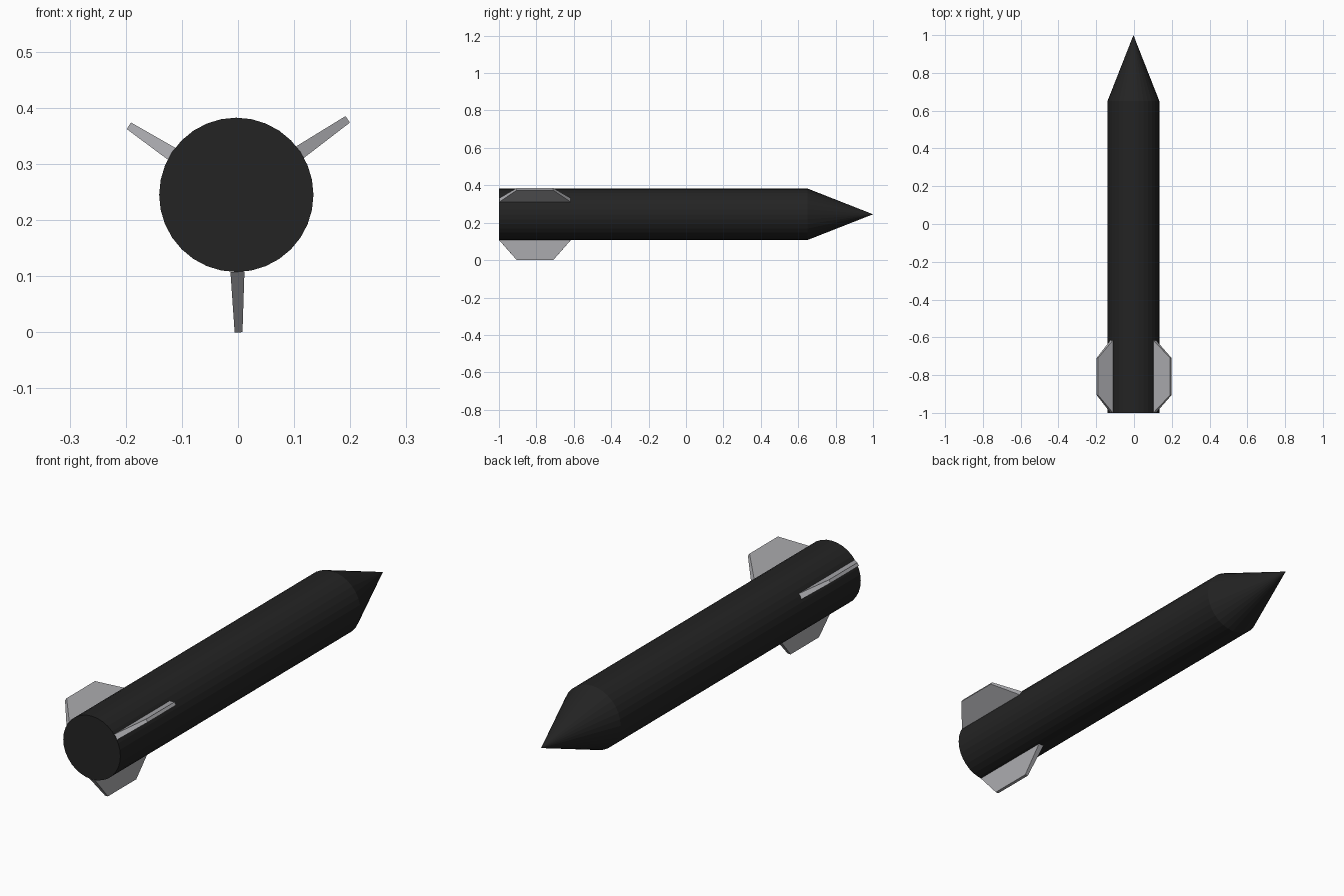
import bpy, bmesh, math
from mathutils import Vector

if "Cube" in bpy.data.objects:
    bpy.data.objects.remove(bpy.data.objects["Cube"])


def material(name, color):
    m = bpy.data.materials.new(name)
    m.diffuse_color = (*color, 1)
    m.use_nodes = True
    m.node_tree.nodes["Principled BSDF"].inputs["Base Color"].default_value = m.diffuse_color
    return m


black = material("matte black", (0.017, 0.017, 0.017))
grey = material("light grey", (0.42, 0.42, 0.44))

CX, CZ, R, SIDES = -0.003, 0.245, 0.1375, 32


def add_object(name, bm, mat):
    bmesh.ops.recalc_face_normals(bm, faces=bm.faces)
    mesh = bpy.data.meshes.new(name)
    bm.to_mesh(mesh)
    bm.free()
    mesh.materials.append(mat)
    ob = bpy.data.objects.new(name, mesh)
    bpy.context.collection.objects.link(ob)
    return ob


# Body tube with flat tail and pointed nose cone
bm = bmesh.new()
rings = []
for y in (-1.0, 0.65):
    rings.append([bm.verts.new((CX + R * math.cos(2 * math.pi * i / SIDES), y,
                                CZ + R * math.sin(2 * math.pi * i / SIDES)))
                  for i in range(SIDES)])
tip = bm.verts.new((CX, 1.0, CZ))
bm.faces.new(rings[0])
for i in range(SIDES):
    j = (i + 1) % SIDES
    bm.faces.new((rings[0][i], rings[0][j], rings[1][j], rings[1][i]))
    bm.faces.new((rings[1][i], rings[1][j], tip))
add_object("rocket_body", bm, black)


# Tapered fins: trapezoid outline, thick at the root and thin at the edge
def fin(name, root, edge):
    a, b = Vector((root[0], 0, root[1])), Vector((edge[0], 0, edge[1]))
    out = (b - a).normalized()
    side = Vector((-out.z, 0, out.x))
    outline = [(a, -1.0, 0.0125), (b, -0.905, 0.007),
               (b, -0.71, 0.007), (a, -0.615, 0.0125)]
    bm = bmesh.new()
    left, right = ([bm.verts.new(p + side * t * s + Vector((0, y, 0)))
                    for p, y, t in outline] for s in (-1, 1))
    bm.faces.new(left)
    bm.faces.new(right)
    for i in range(4):
        j = (i + 1) % 4
        bm.faces.new((left[i], left[j], right[j], right[i]))
    add_object(name, bm, grey)


fin("bottom_fin", (-0.001, 0.108), (0.001, 0.0))
fin("right_fin", (0.109, 0.320), (0.1955, 0.3795))
fin("left_fin", (-0.118, 0.318), (-0.1945, 0.368))
